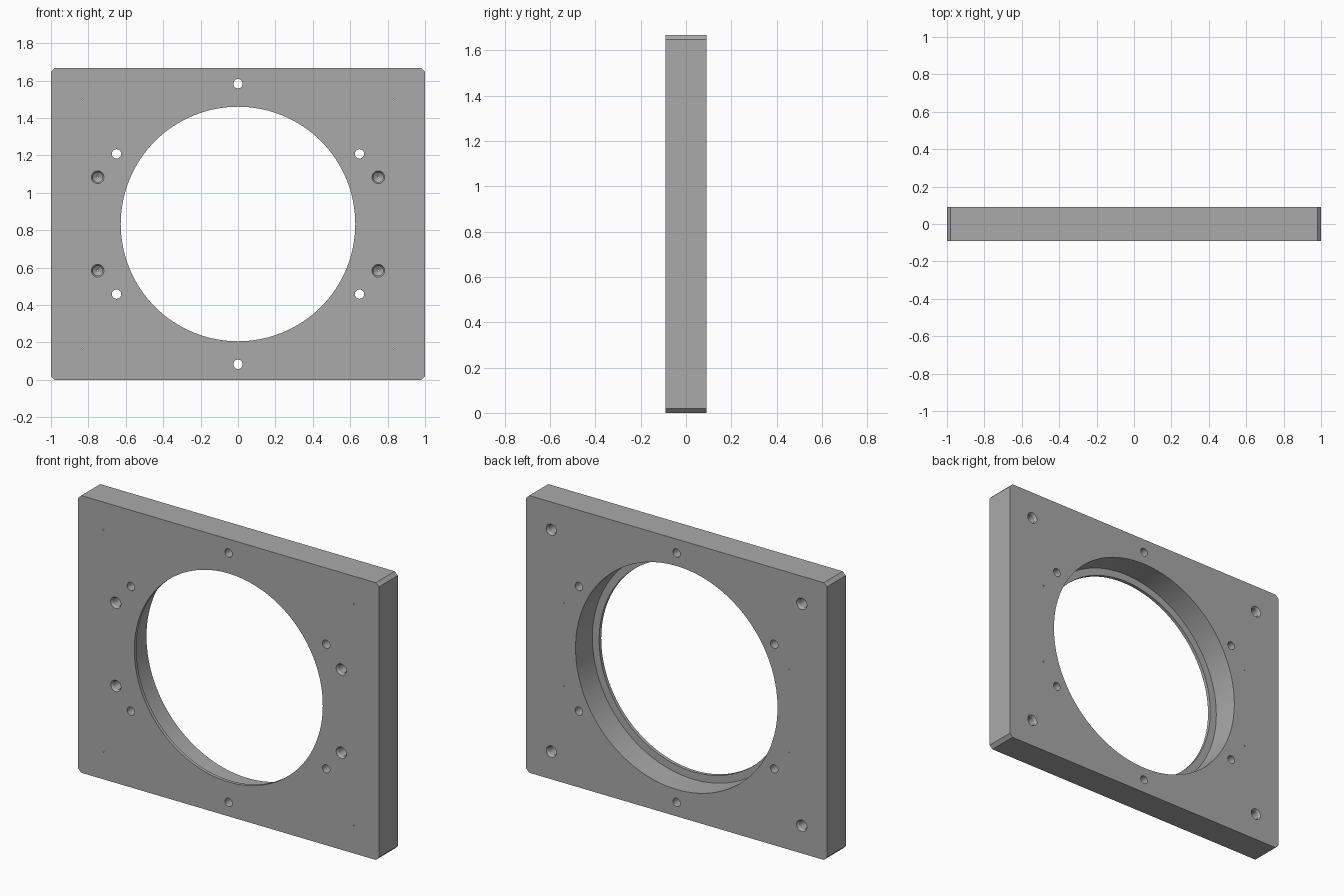
import bpy, bmesh, math
from mathutils import Vector

cube = bpy.data.objects.get("Cube")
if cube:
    bpy.data.objects.remove(cube, do_unlink=True)

WIDTH, DEPTH, HEIGHT = 2.0, 0.18, 1.667
HALF, MID = DEPTH / 2, HEIGHT / 2
CHAMFER = 0.02
OVER = 0.05  # how far cutters reach past a face

grey = bpy.data.materials.new("plain grey")
grey.use_nodes = True
colour = (0.4, 0.4, 0.4, 1)
grey.diffuse_color = colour
grey.node_tree.nodes["Principled BSDF"].inputs["Base Color"].default_value = colour


def make_object(name, bm):
    bmesh.ops.recalc_face_normals(bm, faces=bm.faces)
    mesh = bpy.data.meshes.new(name)
    bm.to_mesh(mesh)
    bm.free()
    obj = bpy.data.objects.new(name, mesh)
    bpy.context.collection.objects.link(obj)
    mesh.materials.append(grey)
    return obj


def lathe(bm, x, z, profile, sides, flip=1):
    """Closed turned solid along y; profile lists (radius, depth from entry face)."""
    rings = []
    for radius, depth in profile:
        y = flip * (depth - HALF)
        ring = []
        for i in range(sides):
            a = math.tau * i / sides
            ring.append(bm.verts.new((x + radius * math.cos(a), y, z + radius * math.sin(a))))
        rings.append(ring)
    for low, high in zip(rings, rings[1:]):
        for i in range(sides):
            j = (i + 1) % sides
            bm.faces.new((low[i], low[j], high[j], high[i]))
    bm.faces.new(rings[0])
    bm.faces.new(rings[-1])


# Plate with chamfered corners
bm = bmesh.new()
bmesh.ops.create_cube(bm, size=1)
for v in bm.verts:
    v.co = Vector((v.co.x * WIDTH, v.co.y * DEPTH, v.co.z * HEIGHT + MID))
corners = [e for e in bm.edges if abs(e.verts[0].co.y - e.verts[1].co.y) > HALF]
bmesh.ops.bevel(bm, geom=corners, offset=CHAMFER, segments=1, affect='EDGES')
plate = make_object("mounting_plate", bm)

# Cutter: main bore with a thin lip at the front
bm = bmesh.new()
LIP, LIP_RADIUS, BORE_RADIUS = 0.02, 0.627, 0.672
lathe(bm, 0, MID, [(LIP_RADIUS, -OVER), (LIP_RADIUS, LIP),
                   (BORE_RADIUS, LIP), (BORE_RADIUS, DEPTH + OVER)], 128)

# Cutter: six through holes on a bolt circle
for i in range(6):
    a = math.radians(90 + 60 * i)
    lathe(bm, 0.75 * math.cos(a), MID + 0.75 * math.sin(a),
          [(0.025, -OVER), (0.025, DEPTH + OVER)], 32)

# Cutter: countersunk drilled holes whose points just break the far face
drill = [(0.034, -OVER), (0.034, 0), (0.026, 0.012), (0.026, DEPTH - 0.015),
         (0.003, DEPTH), (0.003, DEPTH + OVER)]
for sx in (-1, 1):
    for sz in (-1, 1):
        lathe(bm, sx * 0.75, MID + sz * 0.25, drill, 32)
        lathe(bm, sx * 0.833, MID + sz * 0.667, drill, 32, flip=-1)
cutter = make_object("hole_cutter", bm)
cutter.hide_render = True

# Cut the holes and discard the cutter
cut = plate.modifiers.new("holes", 'BOOLEAN')
cut.operation = 'DIFFERENCE'
cut.solver = 'EXACT'
cut.object = cutter
bpy.ops.object.select_all(action='DESELECT')
plate.select_set(True)
bpy.context.view_layer.objects.active = plate
bpy.ops.object.modifier_apply(modifier=cut.name)
bpy.data.objects.remove(cutter, do_unlink=True)
bpy.ops.object.shade_smooth_by_angle(angle=math.radians(25))
